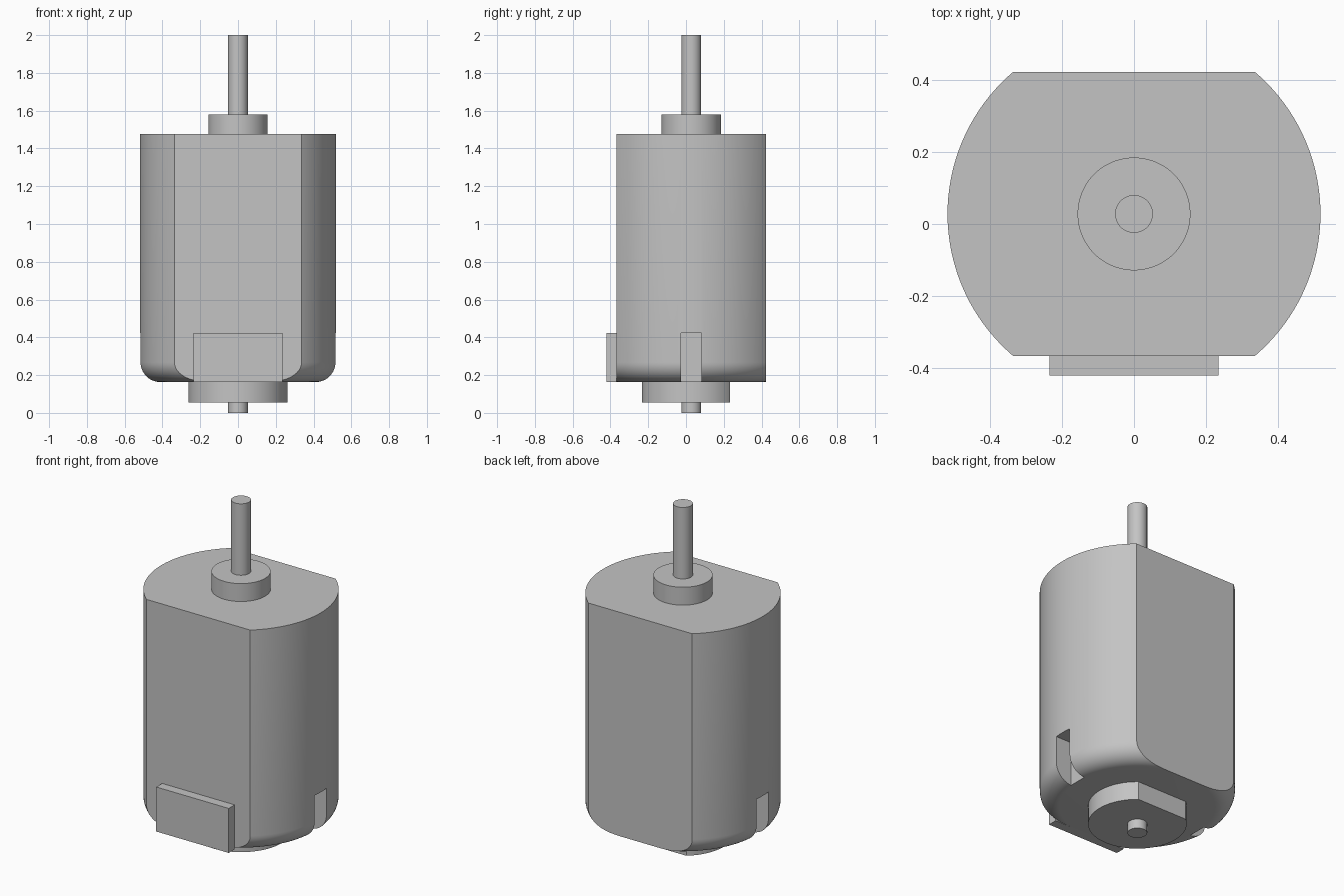
import bpy, bmesh, math
from mathutils import Vector

if "Cube" in bpy.data.objects:
    bpy.data.objects.remove(bpy.data.objects["Cube"], do_unlink=True)

AXIS_Y = 0.028          # the shaft axis sits slightly behind the centre
BODY_R, BODY_BOTTOM, BODY_TOP, FILLET = 0.519, 0.163, 1.476, 0.105
FLAT = 0.395            # distance of the can's flats from the axis
SLOT_TOP = 0.424

metal = bpy.data.materials.new("grey metal")
metal.use_nodes = True
grey = (0.55, 0.55, 0.55, 1)
metal.diffuse_color = grey
metal.node_tree.nodes["Principled BSDF"].inputs["Base Color"].default_value = grey


def finish(name, bm):
    bmesh.ops.recalc_face_normals(bm, faces=bm.faces)
    mesh = bpy.data.meshes.new(name)
    bm.to_mesh(mesh)
    bm.free()
    mesh.materials.append(metal)
    ob = bpy.data.objects.new(name, mesh)
    bpy.context.collection.objects.link(ob)
    return ob


def smooth(ob):
    bpy.ops.object.select_all(action="DESELECT")
    ob.select_set(True)
    bpy.context.view_layer.objects.active = ob
    bpy.ops.object.shade_smooth_by_angle(angle=math.radians(30))


def lathe(name, profile, flats=(), steps=128):
    """Turn a (radius, z) profile about the axis, cap it and slice off flats."""
    bm = bmesh.new()
    rings = []
    for r, z in profile:
        angles = [2 * math.pi * i / steps for i in range(steps)]
        rings.append([bm.verts.new((r * math.cos(a), AXIS_Y + r * math.sin(a), z))
                      for a in angles])
    for low, high in zip(rings, rings[1:]):
        for i in range(steps):
            j = (i + 1) % steps
            bm.faces.new((low[i], low[j], high[j], high[i]))
    bm.faces.new(rings[0])
    bm.faces.new(rings[-1])
    for offset in flats:
        normal = Vector((0, math.copysign(1, offset), 0))
        cut = bmesh.ops.bisect_plane(
            bm, geom=bm.verts[:] + bm.edges[:] + bm.faces[:],
            plane_co=(0, AXIS_Y + offset, 0), plane_no=normal, clear_outer=True)
        edges = [e for e in cut["geom_cut"] if isinstance(e, bmesh.types.BMEdge)]
        bmesh.ops.contextual_create(bm, geom=edges)
    return finish(name, bm)


def box(name, low, high):
    bm = bmesh.new()
    bmesh.ops.create_cube(bm, size=1)
    low, high = Vector(low), Vector(high)
    for v in bm.verts:
        v.co = (low + high) / 2 + v.co * (high - low)
    return finish(name, bm)


# Motor can: turned with a rounded lower rim, then flattened front and back
profile = []
for i in range(13):
    a = math.pi / 2 * i / 12
    profile.append((BODY_R - FILLET + FILLET * math.sin(a),
                    BODY_BOTTOM + FILLET - FILLET * math.cos(a)))
profile.append((BODY_R, BODY_TOP))
can = lathe("motor_can", profile, flats=(FLAT, -FLAT))

# Side slots at the lower rim
for side, sign in (("left", 1), ("right", -1)):
    inner, outer = BODY_R - FILLET, BODY_R + 0.1
    xs = sorted((sign * inner, sign * outer))
    cutter = box(side + "_slot_cutter",
                 (xs[0], AXIS_Y - 0.055, BODY_BOTTOM - 0.1),
                 (xs[1], AXIS_Y + 0.055, SLOT_TOP))
    cutter.hide_render = True
    mod = can.modifiers.new(side + " slot", "BOOLEAN")
    mod.operation = "DIFFERENCE"
    mod.solver = "EXACT"
    mod.object = cutter
    bpy.context.view_layer.objects.active = can
    bpy.ops.object.modifier_apply(modifier=mod.name)
    bpy.data.objects.remove(cutter, do_unlink=True)
smooth(can)

# Bearing collar on top, end boss with one flat below, and the shaft
smooth(lathe("top_collar", [(0.157, BODY_TOP), (0.157, 1.581)]))
smooth(lathe("end_boss", [(0.262, 0.055), (0.262, BODY_BOTTOM)], flats=(0.204,)))
smooth(lathe("upper_shaft", [(0.0525, 1.581), (0.0525, 2)], steps=64))
smooth(lathe("lower_shaft", [(0.0525, 0), (0.0525, 0.055)], steps=64))

# Terminal plate low on the front flat
box("terminal_plate", (-0.235, -0.422, BODY_BOTTOM), (0.235, AXIS_Y - FLAT, SLOT_TOP))
